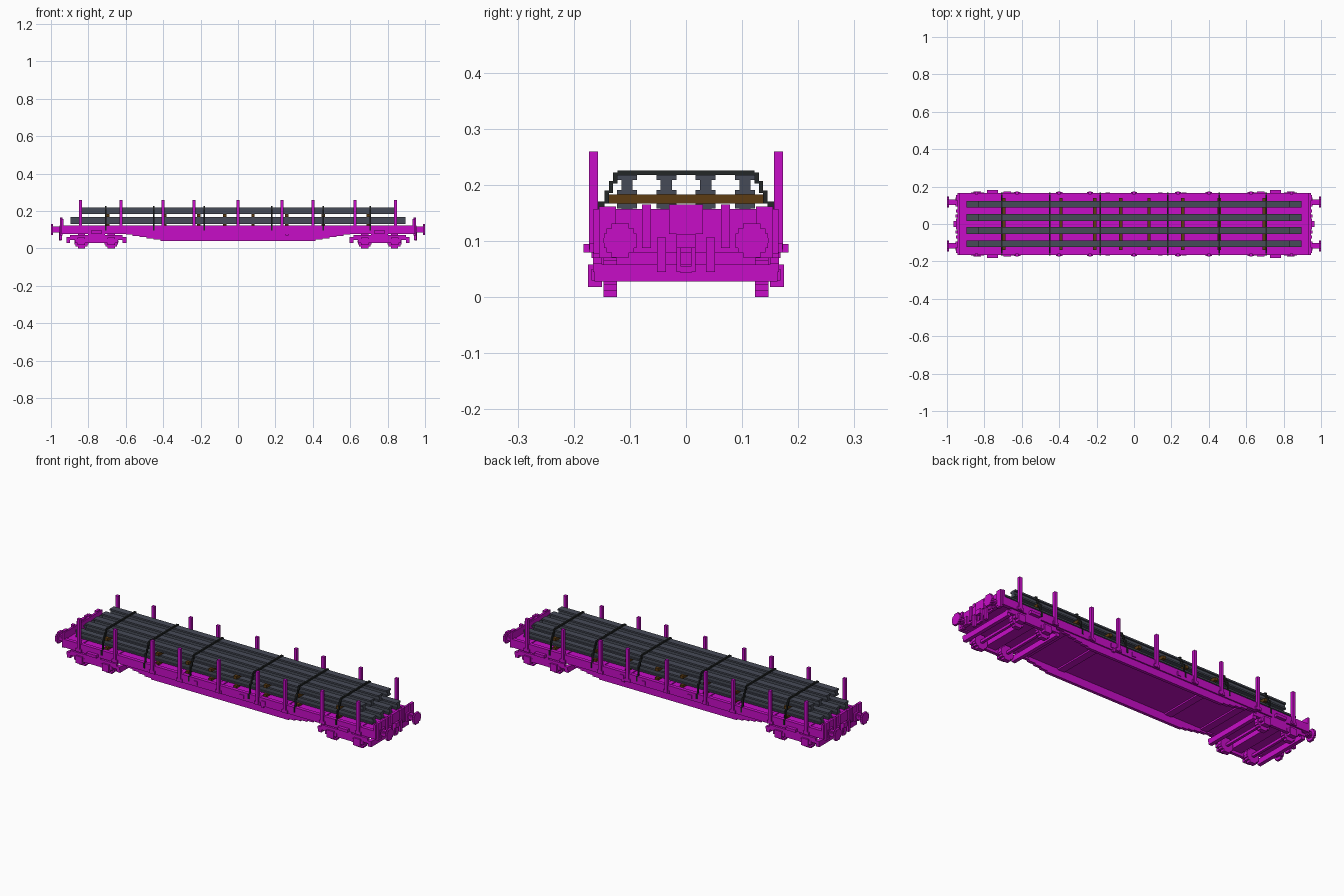
import bpy, bmesh
from mathutils import Matrix, Vector

cube = bpy.data.objects.get("Cube")
if cube:
    bpy.data.objects.remove(cube, do_unlink=True)


def material(name, rgb):
    m = bpy.data.materials.new(name)
    m.use_nodes = True
    m.diffuse_color = (*rgb, 1)
    m.node_tree.nodes["Principled BSDF"].inputs["Base Color"].default_value = (*rgb, 1)
    return m


MAGENTA = material("magenta paint", (0.57, 0.004, 0.57))
STEEL = material("dark blue steel", (0.062, 0.070, 0.095))
WOOD = material("brown timber", (0.11, 0.045, 0.006))
BLACK = material("black strap", (0.017, 0.02, 0.02))


def part(name, mat, boxes):
    """One object from boxes given as (x0, x1, y0, y1, z0, z1)."""
    bm = bmesh.new()
    for x0, x1, y0, y1, z0, z1 in boxes:
        size = Matrix.Diagonal((x1 - x0, y1 - y0, z1 - z0, 1))
        mid = Vector((x0 + x1, y0 + y1, z0 + z1)) / 2
        bmesh.ops.create_cube(bm, size=1, matrix=Matrix.Translation(mid) @ size)
    me = bpy.data.meshes.new(name)
    bm.to_mesh(me)
    bm.free()
    me.materials.append(mat)
    ob = bpy.data.objects.new(name, me)
    bpy.context.collection.objects.link(ob)
    return ob


def span(s, a, b):
    """Range a..b mirrored when s is -1."""
    return (a, b) if s > 0 else (-b, -a)


def disc_rows(r, steps=7):
    """Stepped circle as rows of (half width, low, high)."""
    h = 2 * r / steps
    for i in range(steps):
        mid = -r + h * (i + 0.5)
        yield max((r * r - mid * mid) ** 0.5, 0.3 * r), mid - h / 2, mid + h / 2


SIDES = (-1, 1)

# Deck, outer rails and cross members
deck = [(-0.945, 0.945, -0.158, 0.158, 0.084, 0.118)]
for s in SIDES:
    deck.append((-0.945, 0.945, *span(s, 0.145, 0.165), 0.078, 0.122))
    for x in (0.765, 0.55, 0.33):
        deck.append((*span(s, x - 0.02, x + 0.02), -0.145, 0.145, 0.076, 0.084))
part("deck", MAGENTA, deck)

# Stepped fish-belly side sills
sill = []
for s in SIDES:
    for i in range(6):
        half = 0.60 - 0.037 * i
        z = 0.08 - 0.0067 * i
        sill.append((-half, half, *span(s, 0.142, 0.158), z - 0.0067, z))
part("side_sills", MAGENTA, sill)

# Stakes with flared feet
stakes, feet = [], []
for x in (-0.842, -0.625, -0.40, -0.235, 0, 0.235, 0.40, 0.625, 0.842):
    for s in SIDES:
        stakes.append((x - 0.008, x + 0.008, *span(s, 0.157, 0.173), 0.085, 0.26))
        feet.append((x - 0.017, x + 0.017, *span(s, 0.155, 0.172), 0.08, 0.096))
        feet.append((x - 0.012, x + 0.012, *span(s, 0.03, 0.165), 0.116, 0.123))
part("stakes", MAGENTA, stakes)
part("stake_feet", MAGENTA, feet)

# Small sill fittings
fit = []
for s in SIDES:
    for x in (-0.14, 0.14, 0.27):
        fit.append((x - 0.012, x + 0.012, *span(s, 0.155, 0.169), 0.088, 0.108))
    fit.append((0.255, 0.27, *span(s, 0.155, 0.168), 0.07, 0.088))
part("sill_fittings", MAGENTA, fit)

for e, end in ((-1, "right"), (1, "left")):
    # End wall with ribs, corner posts and hanging hoses
    wall = [(*span(e, 0.933, 0.945), -0.165, 0.165, 0.08, 0.157)]
    for s in SIDES:
        wall.append((*span(e, 0.938, 0.953), *span(s, 0.062, 0.078), 0.088, 0.165))
        wall.append((*span(e, 0.938, 0.953), *span(s, 0.125, 0.155), 0.07, 0.162))
        wall.append((*span(e, 0.938, 0.953), *span(s, 0.0, 0.03), 0.113, 0.165))
        wall.append((*span(e, 0.94, 0.955), *span(s, 0.036, 0.052), 0.045, 0.106))
    part(end + "_end_wall", MAGENTA, wall)

    # Coupling hook
    part(end + "_coupling", MAGENTA, [
        (*span(e, 0.94, 0.965), -0.017, 0.017, 0.088, 0.113),
        (*span(e, 0.945, 0.957), -0.017, -0.009, 0.045, 0.09),
        (*span(e, 0.945, 0.957), 0.009, 0.017, 0.045, 0.09),
        (*span(e, 0.945, 0.957), -0.01, 0.01, 0.043, 0.055)])

    # Buffers
    buf = []
    for s in SIDES:
        c = s * 0.117
        for w, lo, hi in disc_rows(0.030):
            buf.append((*span(e, 0.988, 1.0), c - w, c + w, 0.101 + lo, 0.101 + hi))
        for w, lo, hi in disc_rows(0.015, 5):
            buf.append((*span(e, 0.94, 0.99), c - w, c + w, 0.101 + lo, 0.101 + hi))
        buf.append((*span(e, 0.945, 0.955), c - 0.024, c + 0.024, 0.08, 0.122))
    part(end + "_buffers", MAGENTA, buf)

    # Bogie frame: stepped side plates, end beams and bolster
    cx = e * 0.757
    frame = [(cx - 0.03, cx + 0.03, -0.165, 0.165, 0.045, 0.084)]
    for s in SIDES:
        frame.append((cx - 0.16, cx + 0.16, *span(s, 0.150, 0.166), 0.045, 0.06))
        frame.append((cx - 0.14, cx + 0.14, *span(s, 0.150, 0.166), 0.06, 0.072))
        frame.append((cx - 0.045, cx + 0.045, *span(s, 0.150, 0.166), 0.03, 0.08))
        frame.append((cx - 0.03, cx + 0.03, *span(s, 0.155, 0.183), 0.08, 0.095))
        frame.append((cx + s * 0.15 - 0.01, cx + s * 0.15 + 0.01, -0.163, 0.163, 0.028, 0.058))
        for a in SIDES:
            x = cx + a * 0.08
            frame.append((x - 0.035, x + 0.035, *span(s, 0.150, 0.168), 0.03, 0.05))
            frame.append((x - 0.02, x + 0.02, *span(s, 0.150, 0.175), 0.018, 0.058))
    part(end + "_bogie_frame", MAGENTA, frame)

    # Wheels and axles
    wheels = []
    for a in SIDES:
        x = cx + a * 0.08
        wheels.append((x - 0.007, x + 0.007, -0.15, 0.15, 0.031, 0.045))
        for s in SIDES:
            for w, lo, hi in disc_rows(0.038):
                wheels.append((x - w, x + w, *span(s, 0.123, 0.147), 0.038 + lo, 0.038 + hi))
    part(end + "_wheels", MAGENTA, wheels)


# Steel I-beams in two layers
def beam_layer(name, half, z0, z1):
    boxes = []
    for y in (-0.105, -0.035, 0.035, 0.105):
        boxes += [(-half, half, y - 0.018, y + 0.018, z0, z0 + 0.008),
                  (-half, half, y - 0.010, y + 0.010, z0, z1),
                  (-half, half, y - 0.018, y + 0.018, z1 - 0.009, z1)]
    part(name, STEEL, boxes)


beam_layer("lower_beams", 0.895, 0.130, 0.167)
beam_layer("upper_beams", 0.835, 0.183, 0.218)

# Timber bearers under each layer
bearers = []
for x in (-0.697, -0.39, -0.21, -0.07, 0.08, 0.26, 0.455, 0.697):
    for z0, z1 in ((0.117, 0.131), (0.167, 0.183)):
        bearers.append((x - 0.009, x + 0.009, -0.14, 0.14, z0, z1))
part("timber_bearers", WOOD, bearers)

# Lashing straps stepping down both sides of the load
straps = []
for x in (-0.707, -0.45, -0.18, 0.18, 0.455, 0.707):
    x0, x1 = x - 0.004, x + 0.004
    straps.append((x0, x1, -0.122, 0.122, 0.218, 0.226))
    for s in SIDES:
        for y0, y1, z0, z1 in ((0.122, 0.130, 0.203, 0.222), (0.130, 0.137, 0.186, 0.207),
                               (0.137, 0.145, 0.167, 0.190), (0.145, 0.157, 0.158, 0.171),
                               (0.151, 0.157, 0.118, 0.160), (0.160, 0.168, 0.095, 0.123)):
            straps.append((x0, x1, *span(s, y0, y1), z0, z1))
part("lashing_straps", BLACK, straps)
